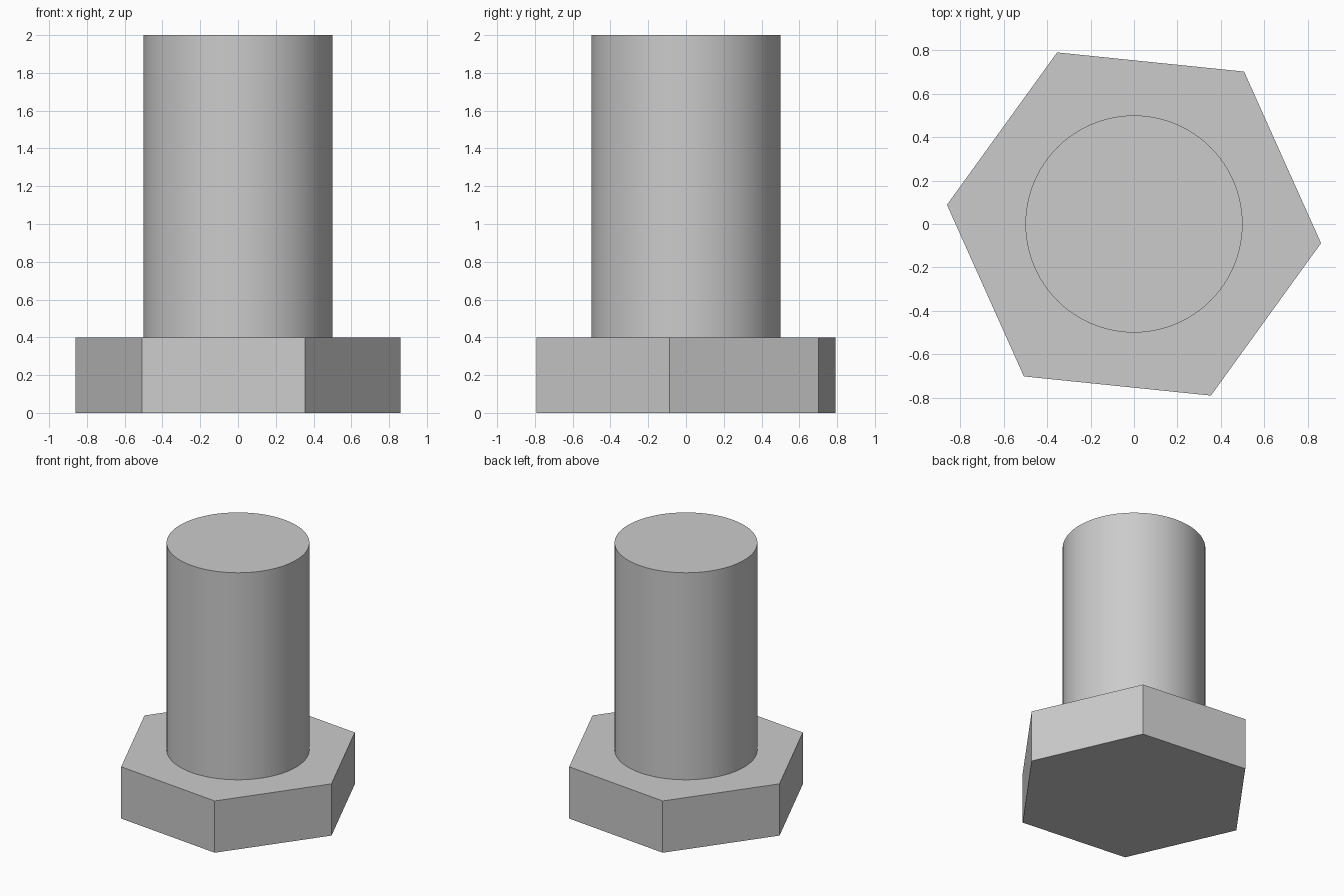
import bpy
import bmesh
from math import cos, sin, tau, radians

cube = bpy.data.objects.get("Cube")
if cube:
    bpy.data.objects.remove(cube, do_unlink=True)

# Plain grey metal
grey = (0.6, 0.6, 0.6, 1)
metal = bpy.data.materials.new("grey_metal")
metal.use_nodes = True
metal.diffuse_color = grey
metal.node_tree.nodes["Principled BSDF"].inputs["Base Color"].default_value = grey


def prism(name, sides, radius, bottom, top, turn=0.0, smooth=False):
    """Upright regular prism whose first corner lies at angle turn from +x."""
    bm = bmesh.new()
    corners = [bm.verts.new((radius * cos(turn + tau * i / sides),
                             radius * sin(turn + tau * i / sides), bottom))
               for i in range(sides)]
    base = bm.faces.new(corners)
    raised = bmesh.ops.extrude_face_region(bm, geom=[base], use_keep_orig=True)
    lifted = [v for v in raised["geom"] if isinstance(v, bmesh.types.BMVert)]
    bmesh.ops.translate(bm, verts=lifted, vec=(0, 0, top - bottom))
    bmesh.ops.recalc_face_normals(bm, faces=bm.faces)
    mesh = bpy.data.meshes.new(name)
    bm.to_mesh(mesh)
    bm.free()
    mesh.materials.append(metal)
    obj = bpy.data.objects.new(name, mesh)
    bpy.context.collection.objects.link(obj)
    if smooth:
        bpy.ops.object.select_all(action="DESELECT")
        obj.select_set(True)
        bpy.context.view_layer.objects.active = obj
        bpy.ops.object.shade_smooth_by_angle(angle=radians(30))
    return obj


# Hexagonal head, slightly turned, 1.5 across the flats
prism("hex_head", 6, 0.75 / cos(tau / 12), 0, 0.4, turn=radians(-5.85))

# Round shank, seated a little way into the head
prism("shank", 96, 0.5, 0.35, 2, smooth=True)
